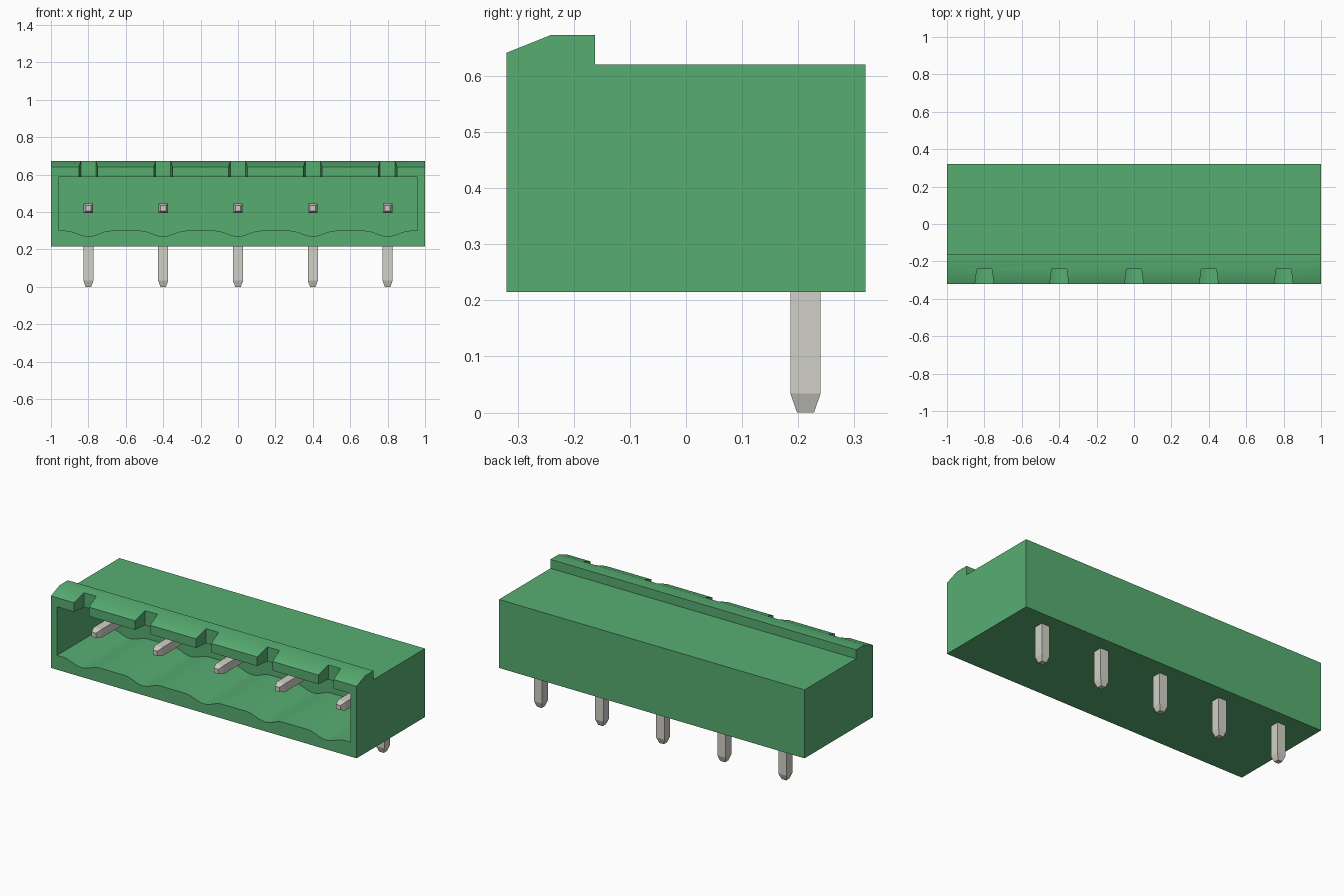
import bpy, bmesh, math
from mathutils import Vector

cube = bpy.data.objects.get("Cube")
if cube:
    bpy.data.objects.remove(cube, do_unlink=True)


def make_material(name, rgb):
    m = bpy.data.materials.new(name)
    m.use_nodes = True
    m.diffuse_color = (*rgb, 1)
    m.node_tree.nodes["Principled BSDF"].inputs["Base Color"].default_value = (*rgb, 1)
    return m


GREEN = make_material("green plastic", (0.095, 0.42, 0.167))
METAL = make_material("pin metal", (0.645, 0.638, 0.572))
PIN_X = [-0.8, -0.4, 0.0, 0.4, 0.8]


def add_object(name, bm, mat):
    bmesh.ops.recalc_face_normals(bm, faces=bm.faces)
    me = bpy.data.meshes.new(name)
    bm.to_mesh(me)
    bm.free()
    me.materials.append(mat)
    ob = bpy.data.objects.new(name, me)
    bpy.context.collection.objects.link(ob)
    return ob


def prism(name, points, direction, mat=GREEN):
    """Extrude a closed flat outline along a direction."""
    bm = bmesh.new()
    face = bm.faces.new([bm.verts.new(p) for p in points])
    ext = bmesh.ops.extrude_face_region(bm, geom=[face])
    verts = [g for g in ext["geom"] if isinstance(g, bmesh.types.BMVert)]
    bmesh.ops.translate(bm, verts=verts, vec=Vector(direction))
    return add_object(name, bm, mat)


def activate(ob):
    bpy.ops.object.select_all(action='DESELECT')
    ob.select_set(True)
    bpy.context.view_layer.objects.active = ob


def cut(target, cutter):
    cutter.hide_render = True
    mod = target.modifiers.new("cut", 'BOOLEAN')
    mod.operation = 'DIFFERENCE'
    mod.solver = 'EXACT'
    mod.object = cutter
    activate(target)
    bpy.ops.object.modifier_apply(modifier=mod.name)
    bpy.data.objects.remove(cutter, do_unlink=True)


# Housing: side profile with the raised front lip, extruded across the width
side = [(-0.32, 0.215), (0.32, 0.215), (0.32, 0.62), (-0.162, 0.62),
        (-0.162, 0.673), (-0.24, 0.673), (-0.32, 0.641)]
housing = prism("housing", [(-1, y, z) for y, z in side], (2, 0, 0))

# Socket: open front, with a shallow trough in the floor under each pin
outline = [(0.96, 0.587), (-0.96, 0.587), (-0.96, 0.3)]
for cx in PIN_X:
    for i in range(13):
        t = i / 6 - 1
        outline.append((cx + 0.12 * t, 0.3 - 0.015 * (1 + math.cos(math.pi * t))))
outline.append((0.96, 0.3))
cut(housing, prism("socket_cutter", [(x, -0.4, z) for x, z in outline], (0, 0.53, 0)))

# Keying notches through the front lip, narrowing towards the back
for cx in PIN_X:
    notch = [(-0.0525, -0.34), (0.0525, -0.34), (0.04, -0.24), (-0.04, -0.24)]
    cut(housing, prism("notch_cutter", [(cx + x, y, 0.5) for x, y in notch], (0, 0, 0.3)))

activate(housing)
bpy.ops.object.shade_smooth_by_angle(angle=math.radians(25))


def pin(name, tip, axis, length, half):
    """Square bar with a tapered tip, running from the tip along the axis."""
    axis = Vector(axis)
    u, v = Vector((1, 0, 0)), axis.cross(Vector((1, 0, 0)))
    bm = bmesh.new()
    rings = []
    for dist, h in ((0, half * 0.56), (0.034, half), (length, half)):
        rings.append([bm.verts.new(Vector(tip) + axis * dist + u * a * h + v * b * h)
                      for a, b in ((-1, -1), (1, -1), (1, 1), (-1, 1))])
    bm.faces.new(rings[0])
    bm.faces.new(rings[-1])
    for r, s in zip(rings, rings[1:]):
        for i in range(4):
            j = (i + 1) % 4
            bm.faces.new((r[i], r[j], s[j], s[i]))
    return add_object(name, bm, METAL)


# Contact pins: one leg down to the board and one forward into the socket
for n, cx in enumerate(PIN_X, 1):
    pin(f"board_pin_{n}", (cx, 0.213, 0), (0, 0, 1), 0.42, 0.027)
    pin(f"socket_pin_{n}", (cx, -0.205, 0.42), (0, 1, 0), 0.44, 0.025)
